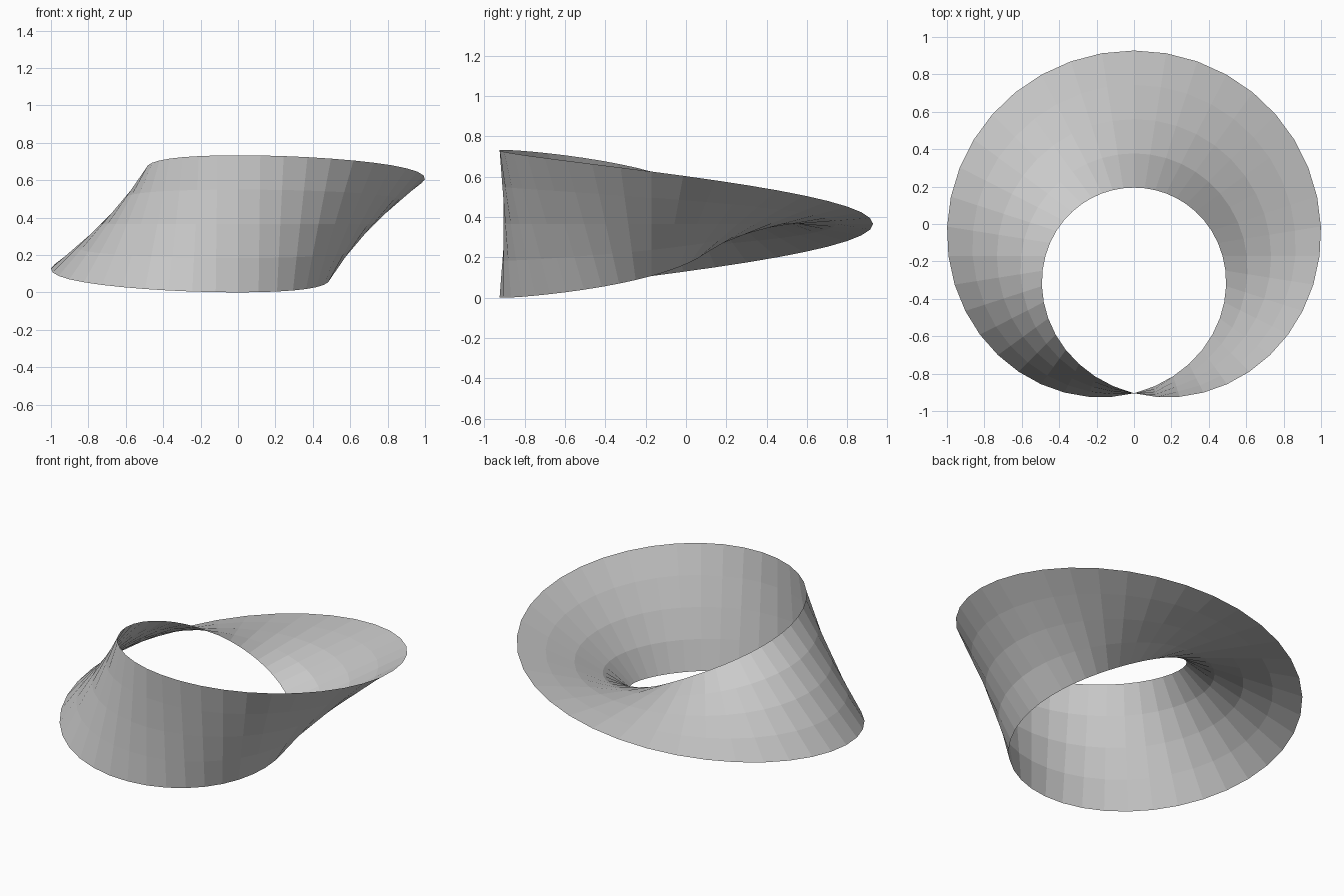
import bpy, bmesh
from math import sin, cos, pi

if "Cube" in bpy.data.objects:
    bpy.data.objects.remove(bpy.data.objects["Cube"])

SEGS, BANDS = 40, 4          # around the loop, across the ribbon
R, W = 0.733, 0.3665         # centre-line radius, half width
CY = -0.172                  # loop centre in y


def strip_point(i, j):
    # t starts at the back, running clockwise seen from above
    t = 2 * pi * i / SEGS
    v = W * (2 * j / BANDS - 1)
    r = R + v * cos(t / 2)
    return (r * sin(t), CY + r * cos(t), W + v * sin(t / 2))


# Ribbon with a half twist, joined to itself with the ends flipped
bm = bmesh.new()
rows = [[bm.verts.new(strip_point(i, j)) for j in range(BANDS + 1)]
        for i in range(SEGS)]
rows.append(rows[0][::-1])
for a, b in zip(rows, rows[1:]):
    for j in range(BANDS):
        bm.faces.new((a[j], a[j + 1], b[j + 1], b[j]))

mesh = bpy.data.meshes.new("twisted_strip")
bm.to_mesh(mesh)
bm.free()
strip = bpy.data.objects.new("twisted_strip", mesh)
bpy.context.collection.objects.link(strip)
